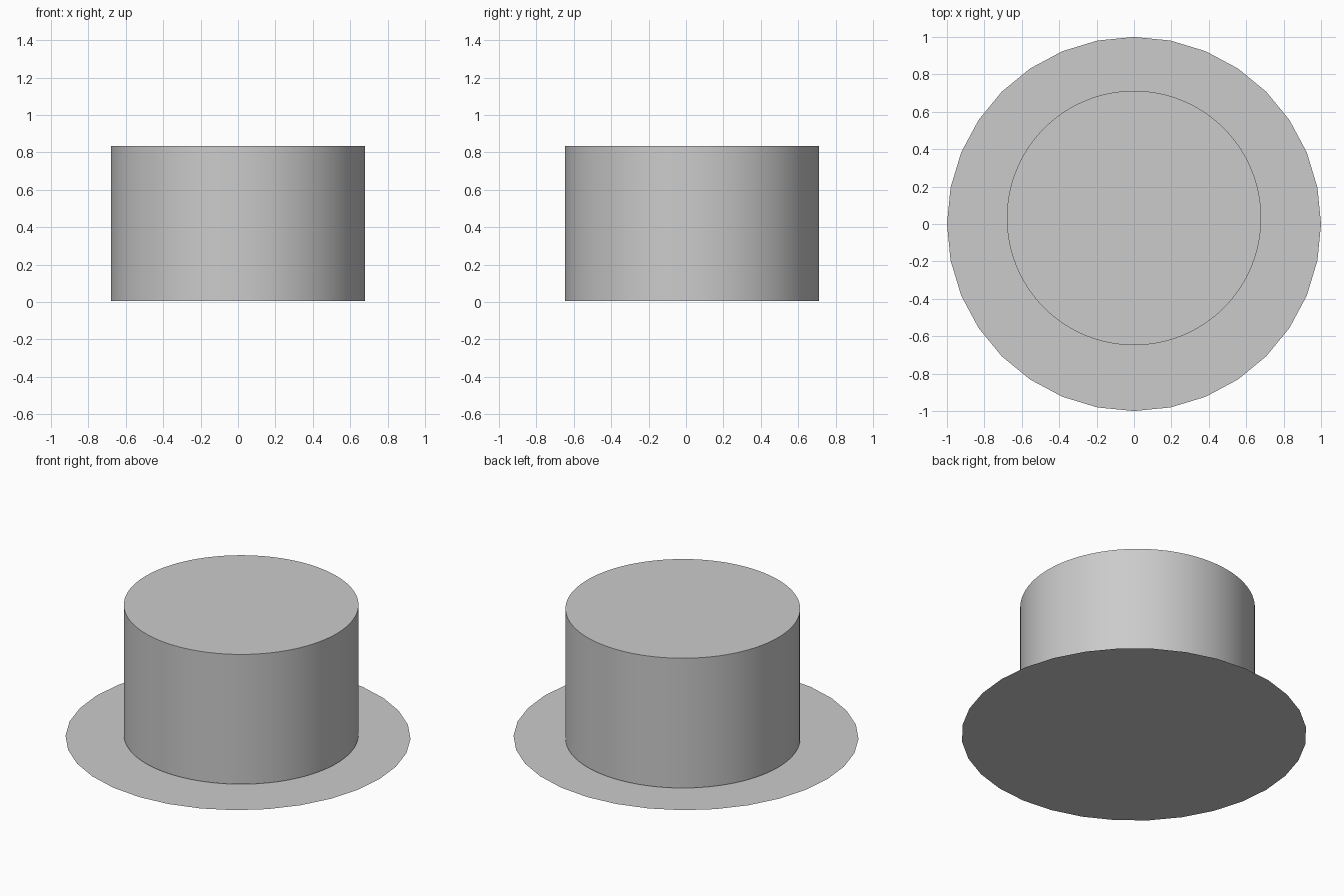
import bpy
import math

if "Cube" in bpy.data.objects:
    bpy.data.objects.remove(bpy.data.objects["Cube"])

# Flat brim: thin 32-sided disc
bpy.ops.mesh.primitive_circle_add(vertices=32, radius=1.0, fill_type='NGON', location=(0, 0, 0))
bpy.context.object.name = "brim"

# Round crown, set slightly towards the back
BOTTOM, TOP = 0.005, 0.835
bpy.ops.mesh.primitive_cylinder_add(vertices=128, radius=0.68, depth=TOP - BOTTOM,
                                    location=(0, 0.032, (TOP + BOTTOM) / 2))
bpy.context.object.name = "crown"
bpy.ops.object.shade_smooth_by_angle(angle=math.radians(30))
